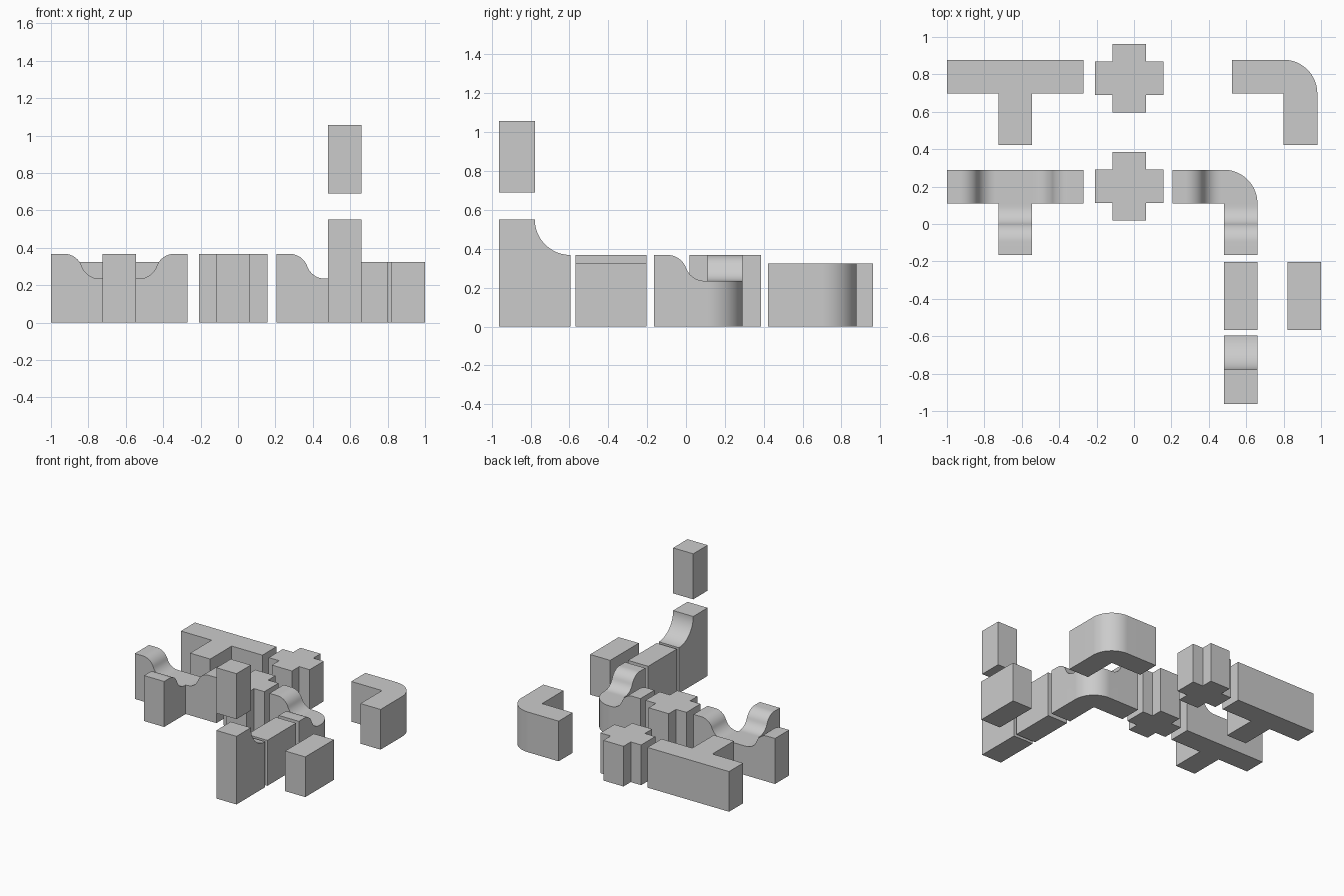
import bpy, bmesh
from math import sin, cos, pi, atan, radians

if "Cube" in bpy.data.objects:
    bpy.data.objects.remove(bpy.data.objects["Cube"])

H = 0.09                      # half the wall width
LOW, MID, TOP = 0.325, 0.368, 0.235


def finish(name, bm, smooth=False):
    bmesh.ops.remove_doubles(bm, verts=bm.verts, dist=0.0005)
    bmesh.ops.recalc_face_normals(bm, faces=bm.faces)
    me = bpy.data.meshes.new(name)
    bm.to_mesh(me)
    bm.free()
    ob = bpy.data.objects.new(name, me)
    bpy.context.collection.objects.link(ob)
    if smooth:
        bpy.ops.object.select_all(action='DESELECT')
        bpy.context.view_layer.objects.active = ob
        ob.select_set(True)
        bpy.ops.object.shade_smooth_by_angle(angle=radians(30))
    return ob


def extrude_profile(name, x, pts, smooth=False):
    """Side profile (y, z) extruded across the wall width."""
    bm = bmesh.new()
    a = [bm.verts.new((x - H, y, z)) for y, z in pts]
    b = [bm.verts.new((x + H, y, z)) for y, z in pts]
    bm.faces.new(a)
    bm.faces.new(b)
    n = len(pts)
    for i in range(n):
        j = (i + 1) % n
        bm.faces.new((a[i], a[j], b[j], b[i]))
    return finish(name, bm, smooth)


def box(name, x, y0, y1, z0, z1):
    return extrude_profile(name, x, [(y0, z0), (y1, z0), (y1, z1), (y0, z1)])


def s_curve(length, steps=12):
    """Arm top from outer end to hub: flat, then two tangent arcs down."""
    end = H + length
    start, run, drop = end - 0.07, 0.19, MID - TOP
    t = 2 * atan(drop / run)
    r = run / sin(t) / 2
    pts = [(end, MID)]
    pts += [(start - r * sin(t * i / steps), MID - r + r * cos(t * i / steps))
            for i in range(steps + 1)]
    pts += [(start - run + r * sin(t * i / steps), TOP + r - r * cos(t * i / steps))
            for i in range(steps - 1, -1, -1)]
    return pts + [(H, TOP)]


def junction(name, cx, cy, arms, profile, rounded=False):
    """Hub with arms in the given directions, optionally a round outer corner."""
    bm = bmesh.new()

    def face(pts):
        bm.faces.new([bm.verts.new((cx + x, cy + y, z)) for x, y, z in pts])

    dirs = {'S': (0, -1), 'E': (1, 0), 'N': (0, 1), 'W': (-1, 0)}
    hub = profile[-1][1]
    # hub
    if rounded:
        n = 24
        ring = [(-H, -H)] + [(-H + 2 * H * cos(pi / 2 * i / n), -H + 2 * H * sin(pi / 2 * i / n))
                             for i in range(n + 1)]
        walls = range(1, n + 1)
    else:
        ring = [(-H, -H), (H, -H), (H, H), (-H, H)]
        walls = [i for i, d in enumerate('SENW') if d not in arms]
    face([(x, y, 0) for x, y in ring])
    face([(x, y, hub) for x, y in ring])
    for i in walls:
        p, q = ring[i], ring[(i + 1) % len(ring)]
        face([(*p, 0), (*q, 0), (*q, hub), (*p, hub)])
    # arms
    for d in arms:
        dx, dy = dirs[d]

        def at(u, s, z):
            return (u * dx - s * dy, u * dy + s * dx, z)
        end, zt = profile[0]
        for s in (-H, H):
            face([at(end, s, 0)] + [at(u, s, z) for u, z in profile] + [at(H, s, 0)])
        for (u, z), (v, w) in zip(profile, profile[1:]):
            face([at(u, -H, z), at(u, H, z), at(v, H, w), at(v, -H, w)])
        face([at(end, -H, 0), at(end, H, 0), at(end, H, zt), at(end, -H, zt)])
        face([at(end, -H, 0), at(end, H, 0), at(H, H, 0), at(H, -H, 0)])
    return finish(name, bm, True)


def flat(length, z):
    return [(H + length, z), (H, z)]


# low flat-topped set at the back
junction("low_tee_wall", -0.635, 0.788, 'SEW', flat(0.275, LOW))
junction("low_cross_wall", -0.025, 0.78, 'SENW', flat(0.093, LOW))
junction("low_corner_wall", 0.89, 0.788, 'SW', flat(0.275, LOW), True)
box("low_straight_wall", 0.91, -0.568, -0.202, 0, LOW)

# taller set with dipped tops
junction("dipped_tee_wall", -0.635, 0.2, 'SEW', s_curve(0.275))
junction("tall_cross_wall", -0.025, 0.202, 'SENW', flat(0.093, MID))
junction("dipped_corner_wall", 0.57, 0.2, 'SW', s_curve(0.275), True)
box("tall_straight_wall", 0.57, -0.568, -0.202, 0, MID)

# end wall sweeping up to a post, and the loose post block above it
R = 0.183
sweep = [(-0.595 - R * sin(pi / 2 * i / 20), MID + R - R * cos(pi / 2 * i / 20)) for i in range(21)]
extrude_profile("ramped_end_wall", 0.57, [(-0.962, 0), (-0.595, 0)] + sweep + [(-0.962, MID + R)], True)
box("post_block", 0.57, -0.962, -0.778, 0.69, 1.058)
